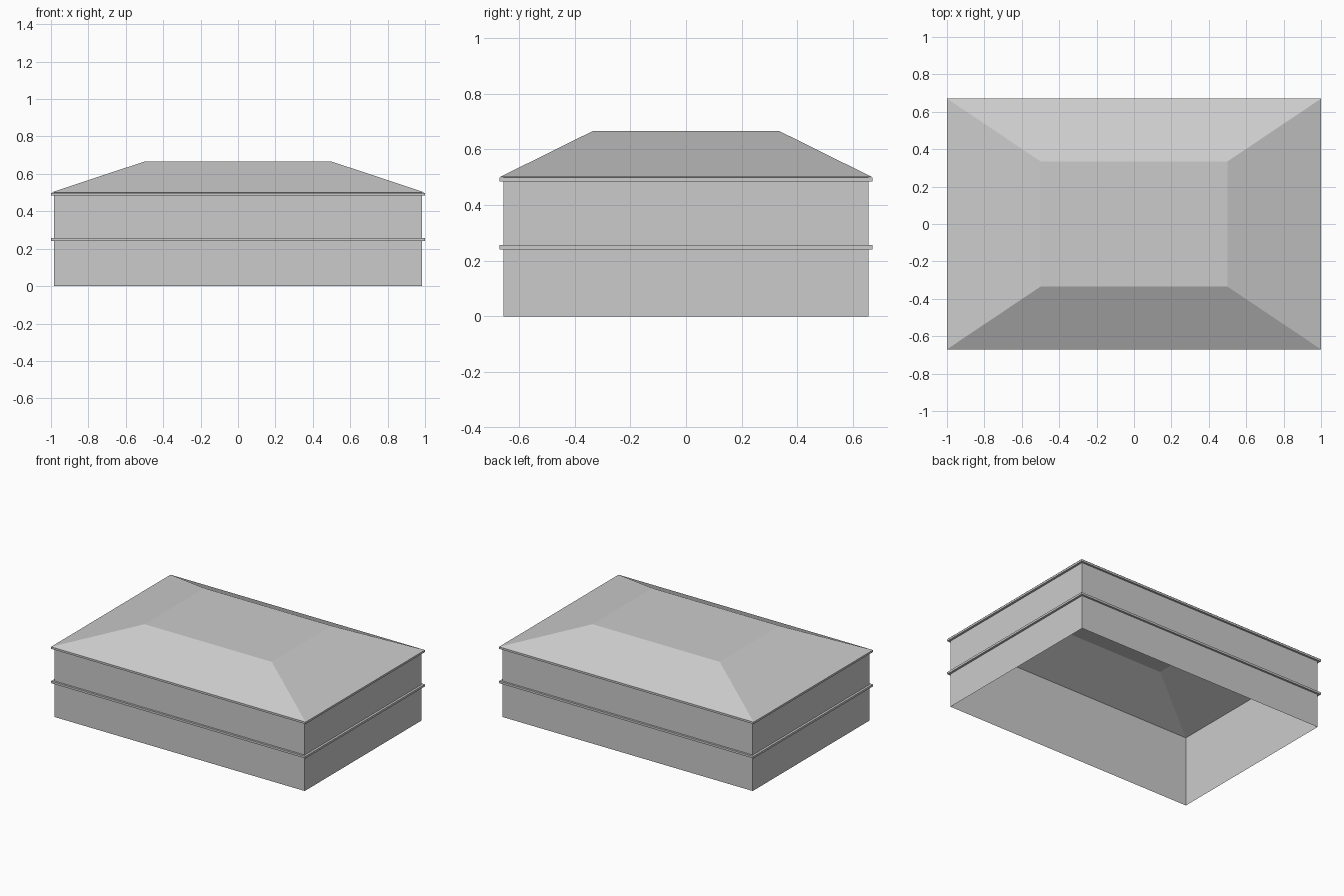
import bpy
import bmesh

if "Cube" in bpy.data.objects:
    bpy.data.objects.remove(bpy.data.objects["Cube"])

EAVE_X, EAVE_Y = 1.0, 0.67      # outer edge of the eave and the trims
WALL_X, WALL_Y = 0.984, 0.656   # wall shell


def rect_loft(name, sections, cap_end=False, closed=False):
    """Skin rectangular sections given as (half_x, half_y, z)."""
    bm = bmesh.new()
    rings = [[bm.verts.new((sx * hx, sy * hy, z))
              for sx, sy in ((-1, -1), (1, -1), (1, 1), (-1, 1))]
             for hx, hy, z in sections]
    pairs = list(zip(rings, rings[1:]))
    if closed:
        pairs.append((rings[-1], rings[0]))
    for low, high in pairs:
        for i in range(4):
            j = (i + 1) % 4
            bm.faces.new((low[i], low[j], high[j], high[i]))
    if cap_end:
        bm.faces.new(rings[-1])
    mesh = bpy.data.meshes.new(name)
    bm.to_mesh(mesh)
    bm.free()
    obj = bpy.data.objects.new(name, mesh)
    bpy.context.collection.objects.link(obj)
    return obj


def trim(name, z0, z1):
    """Thin band running around the outside of the walls."""
    return rect_loft(name, [(WALL_X, WALL_Y, z0), (EAVE_X, EAVE_Y, z0),
                            (EAVE_X, EAVE_Y, z1), (WALL_X, WALL_Y, z1)],
                     closed=True)


# Wall shell, open underneath
rect_loft("walls", [(WALL_X, WALL_Y, 0), (WALL_X, WALL_Y, 0.5)])

# Bands between floors and under the eave
trim("floor_band", 0.241, 0.256)
trim("eave_band", 0.485, 0.499)

# Hipped roof with a flat top
rect_loft("roof", [(EAVE_X, EAVE_Y, 0.5), (EAVE_X / 2, EAVE_Y / 2, 0.666)],
          cap_end=True)
